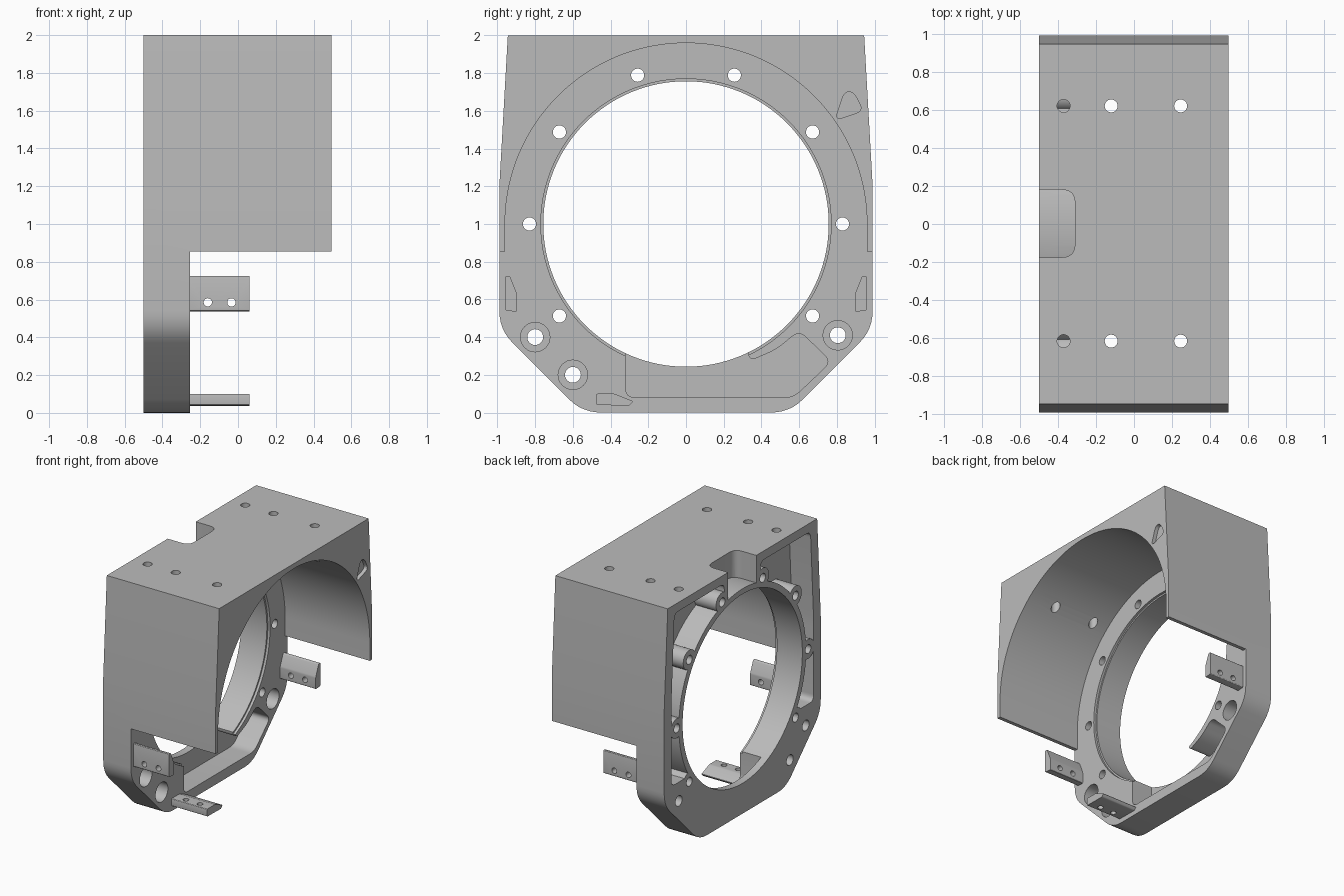
import bpy, bmesh
from math import cos, sin, pi, radians
from mathutils import Vector

if "Cube" in bpy.data.objects:
    bpy.data.objects.remove(bpy.data.objects["Cube"])

grey = bpy.data.materials.new("machined_grey")
grey.use_nodes = True
colour = (0.5, 0.5, 0.5, 1)
grey.diffuse_color = colour
grey.node_tree.nodes["Principled BSDF"].inputs["Base Color"].default_value = colour

BORE_Z = 1.0
BACK, FACE, FRONT = -0.5, -0.255, 0.495
PLACE = {"X": lambda a, b, d: (d, a, b),
         "Y": lambda a, b, d: (a, d, b),
         "Z": lambda a, b, d: (a, b, d)}


def circle(a, b, r, n=32):
    return [(a + r * cos(2 * pi * i / n), b + r * sin(2 * pi * i / n)) for i in range(n)]


def rounded(points, r, steps=6):
    """Round every corner of a polygon."""
    out = []
    for i, p in enumerate(points):
        p = Vector(p)
        u, v = Vector(points[i - 1]) - p, Vector(points[(i + 1) % len(points)]) - p
        s = p + u.normalized() * min(r, u.length * 0.45)
        e = p + v.normalized() * min(r, v.length * 0.45)
        for k in range(steps + 1):
            t = k / steps
            out.append(tuple(s * (1 - t) ** 2 + p * 2 * t * (1 - t) + e * t * t))
    return out


def prism(name, points, lo, hi, axis="X"):
    """Extrude a flat outline along an axis."""
    bm = bmesh.new()
    low = [bm.verts.new(PLACE[axis](a, b, lo)) for a, b in points]
    high = [bm.verts.new(PLACE[axis](a, b, hi)) for a, b in points]
    bm.faces.new(low)
    bm.faces.new(high)
    for i in range(len(points)):
        bm.faces.new((low[i - 1], low[i], high[i], high[i - 1]))
    bmesh.ops.recalc_face_normals(bm, faces=bm.faces)
    mesh = bpy.data.meshes.new(name)
    bm.to_mesh(mesh)
    bm.free()
    mesh.materials.append(grey)
    ob = bpy.data.objects.new(name, mesh)
    bpy.context.collection.objects.link(ob)
    return ob


def activate(ob):
    bpy.ops.object.select_all(action="DESELECT")
    ob.select_set(True)
    bpy.context.view_layer.objects.active = ob


def cut(target, *cutters):
    """Subtract each cutter, then discard it."""
    for c in cutters:
        c.hide_render = True
        activate(target)
        mod = target.modifiers.new("cut", "BOOLEAN")
        mod.operation, mod.solver, mod.object = "DIFFERENCE", "EXACT", c
        bpy.ops.object.modifier_apply(modifier=mod.name)
        bpy.data.objects.remove(c)


def finish(ob):
    activate(ob)
    bpy.ops.object.shade_smooth_by_angle(angle=radians(25))


# Outer block: tapered sides, rounded lower corners
side = [(0.55, 0), (0.99, 0.44), (0.99, 1.2), (0.945, 2)]
corners = side + [(-a, b) for a, b in reversed(side)]
outline = []
soft = rounded(corners, 0.1)
for i, c in enumerate(corners):
    outline += soft[i * 7:i * 7 + 7] if c[1] < 0.5 else [c]
housing = prism("housing", outline, BACK, FRONT)

# Arched hood opening in front of the ring plate
arch = [(0.96 * cos(pi * i / 72), BORE_Z + 0.96 * sin(pi * i / 72)) for i in range(73)]
arch = [(-1.2, -0.2), (1.2, -0.2), (1.2, 0.855), (0.96, 0.855)] + arch + [(-0.96, 0.855), (-1.2, 0.855)]
cut(housing, prism("arch_cutter", arch, FACE, 0.7))

# Main bore with a shallow step at its front edge
cut(housing,
    prism("bore_cutter", circle(0, BORE_Z, 0.757, 128), -0.7, 0),
    prism("step_cutter", circle(0, BORE_Z, 0.77, 128), FACE - 0.02, 0))

# Bolt circle
bolts = [(0.83 * cos(radians(a)), BORE_Z + 0.83 * sin(radians(a)))
         for a in range(-36, 217, 36)]

# Rear pockets that leave the bore ring and bolt bosses standing
for s in (1, -1):
    region = [(0.23, 1.93), (0.86, 1.93), (0.9, 1.2), (0.9, 0.56), (0.5, 0.56), (0.23, 1.5)]
    pocket = prism("pocket_cutter", rounded([(s * a, b) for a, b in region], 0.05), -0.6, -0.31)
    cut(pocket, prism("ring_keep", circle(0, BORE_Z, 0.805, 128), -0.7, 0))
    for a, b in bolts:
        if a * s > 0:
            cut(pocket, prism("boss_keep", circle(a, b, 0.078), -0.7, 0))
    cut(housing, pocket)

# Notch in the rear top edge
notch = prism("notch_cutter", rounded([(-0.8, -0.175), (-0.31, -0.175), (-0.31, 0.18), (-0.8, 0.18)], 0.07),
              1.6, 2.2, "Z")
cut(notch, prism("ring_keep", circle(0, BORE_Z, 0.8, 128), -0.9, 0))
cut(housing, notch)

# Lower front recess open to the bore
recess = [(-0.32, 0.08), (0.57, 0.08), (0.77, 0.27), (0.6, 0.435), (0.48, 0.335),
          (0.33, 0.27), (0.33, 0.5), (-0.32, 0.5)]
cut(housing, prism("recess_cutter", rounded(recess, 0.05), -0.44, 0))

# Bolt holes, counterbored mounting holes, roof holes
for a, b in bolts:
    cut(housing, prism("bolt_cutter", circle(a, b, 0.035, 24), -0.7, 0))
for a, b in [(0.805, 0.41), (-0.8, 0.4), (-0.6, 0.2)]:
    cut(housing, prism("mount_cutter", circle(a, b, 0.042), -0.7, 0),
        prism("counterbore_cutter", circle(a, b, 0.078), -0.36, 0))
for x in (-0.37, -0.12, 0.245):
    for y in (-0.615, 0.62):
        cut(housing, prism("roof_cutter", circle(x, y, 0.034, 24), 1.68, 2.2, "Z"))

# Small blind recess on the hood face
mark = rounded([(0.79, 1.55), (0.94, 1.6), (0.89, 1.7), (0.84, 1.7)], 0.04)
cut(housing, prism("mark_cutter", mark, FRONT - 0.03, 0.7))
finish(housing)

# Mounting tabs, each with two cross holes
profile = [(0.957, 0.54), (0.957, 0.725), (0.935, 0.725), (0.897, 0.63), (0.897, 0.535)]
floor_profile = [(-0.475, 0.04), (-0.475, 0.1), (-0.38, 0.1), (-0.28, 0.06), (-0.3, 0.037)]
tabs = [("left_tab", profile, "Y", 0.585),
        ("right_tab", [(-a, b) for a, b in profile], "Y", 0.585),
        ("bottom_tab", floor_profile, "Z", -0.43)]
for name, pts, axis, pos in tabs:
    tab = prism(name, rounded(pts, 0.008, 3), FACE - 0.01, 0.06)
    for x in (-0.16, -0.035):
        cut(tab, prism("tab_cutter", circle(x, pos, 0.022, 20), -1.2, 1.2, axis))
    finish(tab)
